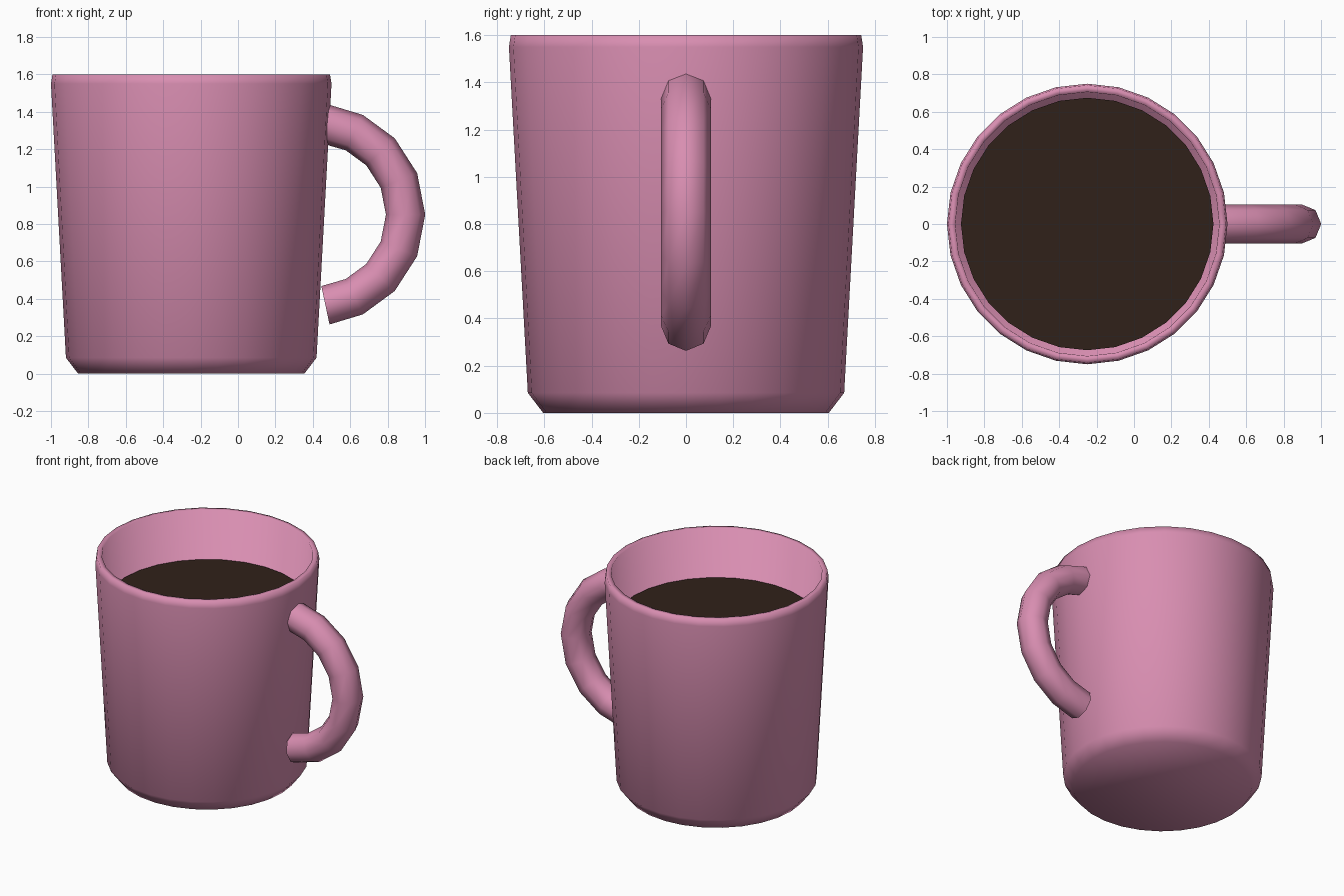
import bpy, bmesh
from math import sin, cos, pi, radians
from mathutils import Vector

if "Cube" in bpy.data.objects:
    bpy.data.objects.remove(bpy.data.objects["Cube"])

CX = -0.25      # mug axis
SIDES = 28


def material(name, rgb):
    m = bpy.data.materials.new(name)
    m.diffuse_color = (*rgb, 1)
    m.use_nodes = True
    m.node_tree.nodes["Principled BSDF"].inputs["Base Color"].default_value = m.diffuse_color
    return m


def skin_rings(name, rings, mat):
    """Join rings of points with quads, cap both ends, shade smooth."""
    bm = bmesh.new()
    vr = [[bm.verts.new(p) for p in ring] for ring in rings]
    n = len(vr[0])
    for a, b in zip(vr, vr[1:]):
        for i in range(n):
            j = (i + 1) % n
            bm.faces.new((a[i], a[j], b[j], b[i]))
    bm.faces.new(vr[0][::-1])
    bm.faces.new(vr[-1])
    bmesh.ops.recalc_face_normals(bm, faces=bm.faces[:])
    for f in bm.faces:
        f.smooth = True
    me = bpy.data.meshes.new(name)
    bm.to_mesh(me)
    bm.free()
    me.materials.append(mat)
    ob = bpy.data.objects.new(name, me)
    bpy.context.collection.objects.link(ob)
    return ob


def circle(r, z):
    return [(CX + r * cos(2 * pi * i / SIDES), r * sin(2 * pi * i / SIDES), z)
            for i in range(SIDES)]


pink = material("pink_glaze", (0.69, 0.27, 0.44))
brown = material("coffee_brown", (0.03, 0.015, 0.01))

# Mug body: outer wall, rim, inner wall and floor
profile = [(0.605, 0), (0.67, 0.085), (0.75, 1.55), (0.742, 1.6),
           (0.706, 1.6), (0.62, 0.1)]
skin_rings("mug_body", [circle(r, z) for r, z in profile], pink)

# Coffee surface
bm = bmesh.new()
bm.faces.new([bm.verts.new(p) for p in circle(0.675, 1.25)])
me = bpy.data.meshes.new("coffee")
bm.to_mesh(me)
bm.free()
me.materials.append(brown)
bpy.context.collection.objects.link(bpy.data.objects.new("coffee", me))

# Handle: octagonal tube along an arc; (position angle, section tilt)
half = [(22, 22), (43.5, 43.5), (64, 64), (83, 78)]
stations = [(-a, -t) for a, t in reversed(half)] + [(0, 0)] + half
rings = []
for a, t in stations:
    a, t = radians(a), radians(t)
    c = Vector((0.408 + 0.488 * cos(a), 0, 0.85 + 0.488 * sin(a)))
    out = Vector((cos(t), 0, sin(t)))
    side = Vector((0, 1, 0))
    rings.append([c + 0.105 * (out * cos(k * pi / 4) + side * sin(k * pi / 4))
                  for k in range(8)])
handle = skin_rings("handle", rings, pink)
for f in handle.data.polygons:
    if len(f.vertices) > 4:     # flat end caps
        f.use_smooth = False
